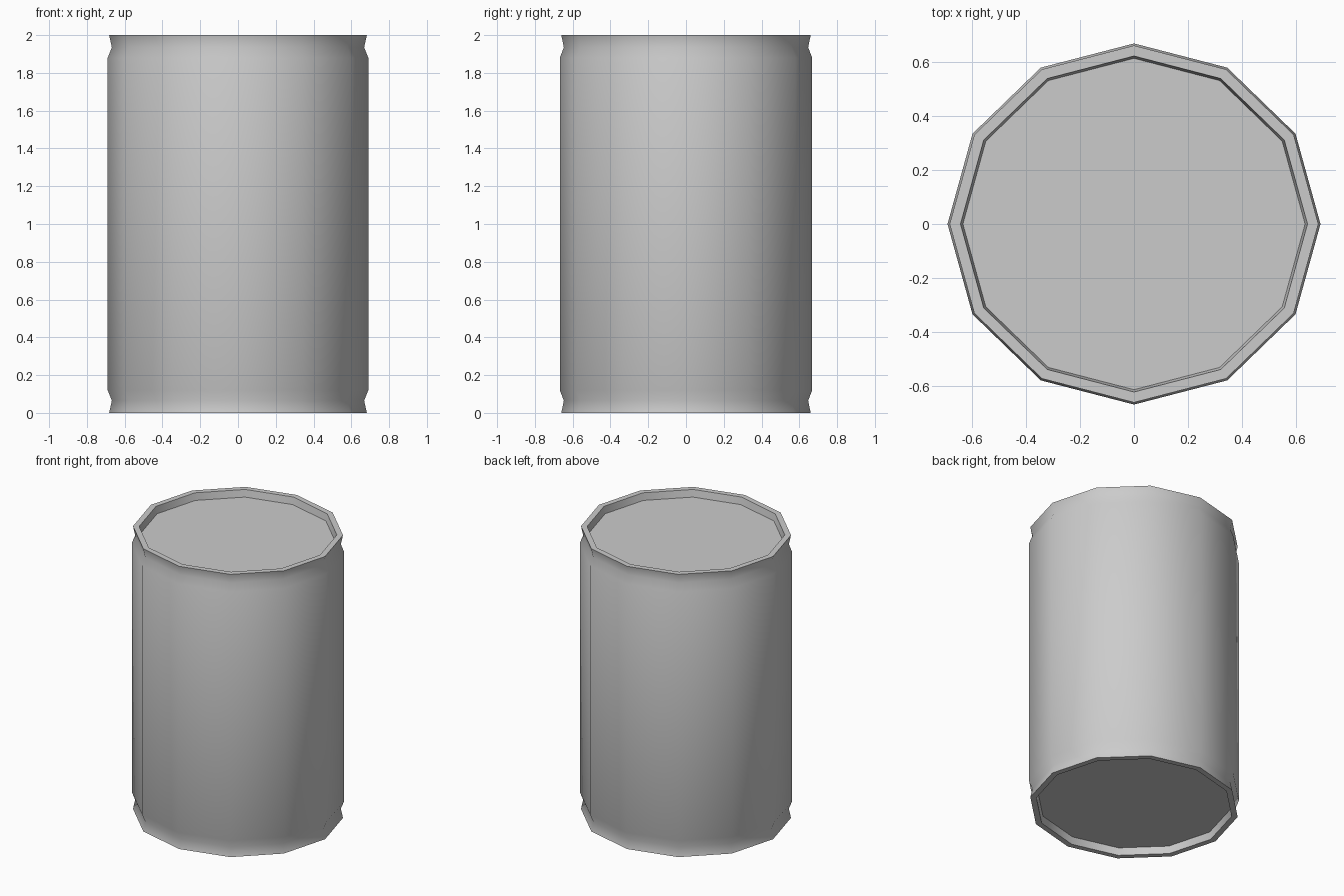
import bpy, bmesh, math

if "Cube" in bpy.data.objects:
    bpy.data.objects.remove(bpy.data.objects["Cube"])

SIDES = 12
DEPTH_SCALE = 0.668 / 0.69  # can is slightly narrower front to back

# Half profile (radius, height), from bottom panel up to top panel
bottom = [(0.633, 0.05), (0.642, 0.0), (0.682, 0.0), (0.668, 0.065), (0.69, 0.12)]
profile = bottom + [(r, 2 - z) for r, z in reversed(bottom)]

bm = bmesh.new()
rings = []
for r, z in profile:
    rings.append([bm.verts.new((r * math.cos(i * math.tau / SIDES),
                                r * math.sin(i * math.tau / SIDES) * DEPTH_SCALE, z))
                  for i in range(SIDES)])

# Walls and rims
for a, b in zip(rings, rings[1:]):
    for i in range(SIDES):
        j = (i + 1) % SIDES
        bm.faces.new((a[i], a[j], b[j], b[i]))

# Recessed end panels
bm.faces.new(rings[0][::-1])
bm.faces.new(rings[-1])
bmesh.ops.recalc_face_normals(bm, faces=bm.faces)

mesh = bpy.data.meshes.new("can_body")
bm.to_mesh(mesh)
bm.free()
can = bpy.data.objects.new("can_body", mesh)
bpy.context.collection.objects.link(can)

# Smooth sides, crisp rims
bpy.context.view_layer.objects.active = can
can.select_set(True)
bpy.ops.object.shade_smooth_by_angle(angle=math.radians(50))
